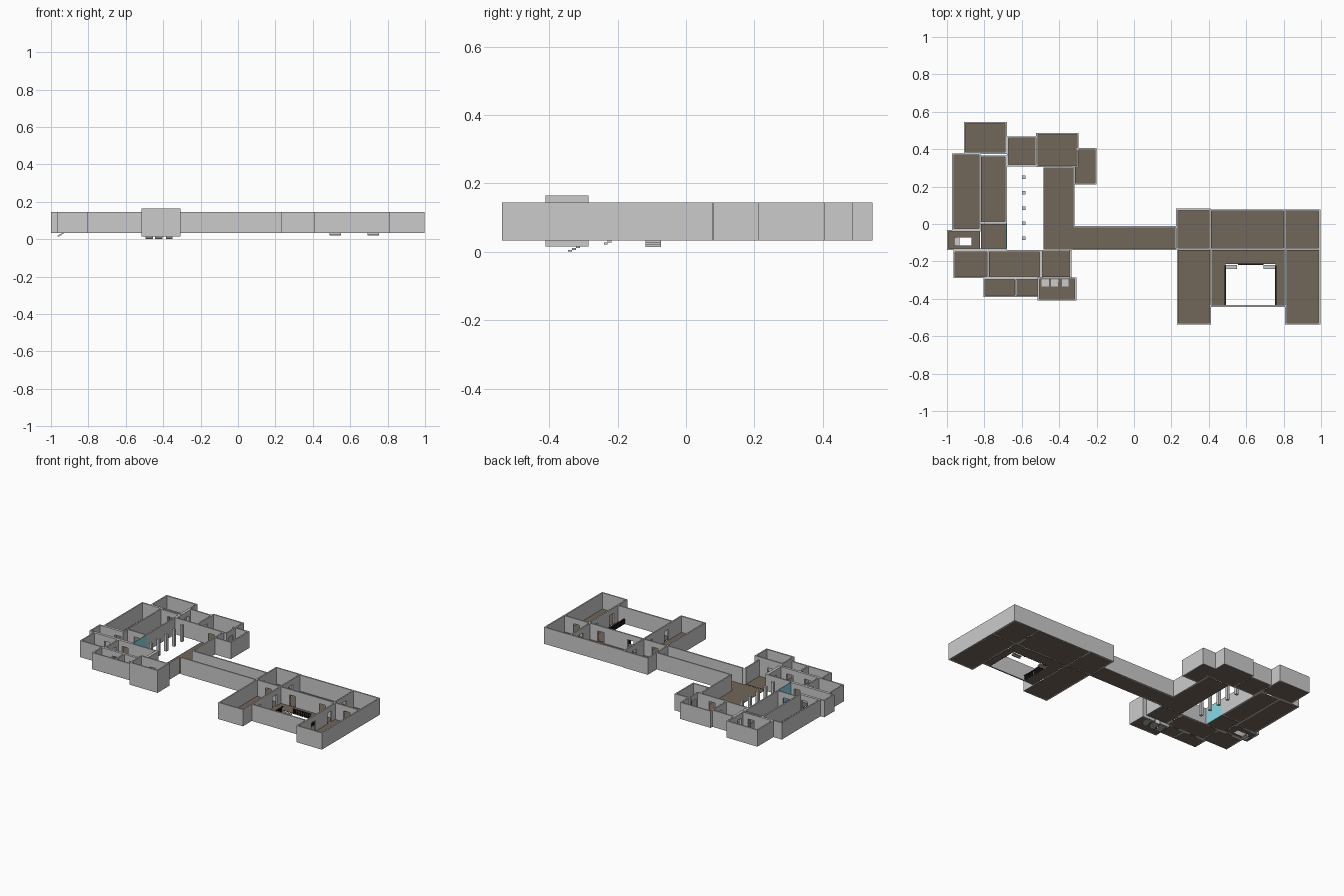
import bpy, bmesh

if "Cube" in bpy.data.objects:
    bpy.data.objects.remove(bpy.data.objects["Cube"])

Z0, Z1, T, DOOR = 0.034, 0.145, 0.009, 0.045


def material(name, rgb, a=1.0):
    m = bpy.data.materials.new(name)
    m.diffuse_color = (*rgb, a)
    m.use_nodes = True
    m.node_tree.nodes["Principled BSDF"].inputs["Base Color"].default_value = m.diffuse_color
    return m


BROWN = material("floor_brown", (0.17, 0.135, 0.10))
BLACK = material("rail_dark", (0.02, 0.015, 0.012))
CYAN = material("glass_cyan", (0.25, 0.7, 0.8))


def boxes(name, items, mat=None):
    """One object made of boxes (x0, x1, y0, y1, z0, z1)."""
    bm = bmesh.new()
    for x0, x1, y0, y1, z0, z1 in items:
        if x1 - x0 < 1e-4 or y1 - y0 < 1e-4:
            continue
        r = bmesh.ops.create_cube(bm, size=1)
        for v in r["verts"]:
            v.co = ((x0 + x1) / 2 + v.co.x * (x1 - x0),
                    (y0 + y1) / 2 + v.co.y * (y1 - y0),
                    (z0 + z1) / 2 + v.co.z * (z1 - z0))
    me = bpy.data.meshes.new(name)
    bm.to_mesh(me)
    bm.free()
    ob = bpy.data.objects.new(name, me)
    bpy.context.collection.objects.link(ob)
    if mat:
        me.materials.append(mat)
    return ob


def side_wall(rect, side, doors, z0, z1):
    """Wall on one side of a room, inside its outline, with door gaps."""
    x0, x1, y0, y1 = rect
    a, b = (x0, x1) if side in "NS" else (y0, y1)

    def seg(p, q, lo, hi):
        return {"N": (p, q, y1 - T, y1, lo, hi), "S": (p, q, y0, y0 + T, lo, hi),
                "W": (x0, x0 + T, p, q, lo, hi), "E": (x1 - T, x1, p, q, lo, hi)}[side]
    out, pos = [], a
    for d in sorted(doors):
        out.append(seg(pos, d - DOOR / 2, z0, z1))
        out.append(seg(d - DOOR / 2, d + DOOR / 2, Z0 + 0.075, z1))
        pos = d + DOOR / 2
    out.append(seg(pos, b, z0, z1))
    return out


def frame(rect, hole):
    """Floor rectangle minus a rectangular hole."""
    x0, x1, y0, y1 = rect
    if not hole:
        return [rect]
    a, b, c, d = hole
    return [(x0, a, y0, y1), (b, x1, y0, y1), (a, b, y0, c), (a, b, d, y1)]


def room(name, rect, sides, doors={}, hole=None, z0=Z0, z1=Z1):
    walls = [s for k in sides for s in side_wall(rect, k, doors.get(k, []), z0, z1)]
    if walls:
        boxes(name + "_walls", walls)
    g = 0.003
    x0, x1, y0, y1 = rect
    inner = (x0 + g, x1 - g, y0 + g, y1 - g)
    boxes(name + "_floor", [(*r, z0, z0 + 0.003) for r in frame(inner, hole)], BROWN)


# West wing, north rooms
room("north_west_room", (-.91, -.68, .375, .545), "NESW", {"E": [.42], "S": [-.75]})
room("north_middle_room", (-.68, -.523, .308, .468), "NSW", {"W": [.42]})
room("north_east_room", (-.523, -.297, .304, .487), "NESW",
     {"W": [.39], "S": [-.41], "E": [.35]})
room("north_annex", (-.318, -.2, .21, .405), "NES")

# West wing, long rooms beside the courtyard
room("west_long_room", (-.972, -.82, -.032, .377), "NESW", {"S": [-.86]})
room("inner_long_room", (-.82, -.68, .004, .367), "NES", {"N": [-.75], "S": [-.75]})
room("west_stair_room", (-1, -.82, -.14, -.032), "WSN", {"N": [-.86]},
     hole=(-.96, -.87, -.115, -.073))
room("west_hall", (-.82, -.68, -.14, .004), "S", {"S": [-.73]})
boxes("courtyard_glass", [(-.684, -.68, -.14, .004, Z0, Z1)], CYAN)

# West wing, south rooms
room("south_west_room", (-.965, -.778, -.29, -.14), "NESW", {"E": [-.2], "N": [-.86]})
room("south_middle_room", (-.778, -.497, -.29, -.14), "NSE",
     {"N": [-.73], "S": [-.7, -.57], "E": [-.21]})
room("front_small_room", (-.805, -.63, -.39, -.288), "NESW", {"N": [-.7]})
room("front_closet", (-.63, -.513, -.39, -.288), "NS", {"N": [-.57]})

# Gallery open to the courtyard, lobby and corridor
boxes("gallery_east_wall", [(-.327, -.318, -.016, .304, Z0, Z1)])
room("gallery", (-.487, -.32, -.14, .304), "")
room("lobby", (-.497, -.335, -.287, -.14), "EW", {"W": [-.21]})
room("corridor", (-.327, .225, -.14, -.012), "NS")
boxes("courtyard_columns",
      [(-.599, -.581, y - .009, y + .009, Z0, Z1)
       for y in (.25, .167, .085, .004, -.077)])

# Taller entrance porch with three stair openings
PX0, PX1, PY0, PY1, PZ = -.515, -.308, -.41, -.285, .016
boxes("porch_walls", [s for k in "NESW" for s in side_wall(
    (PX0, PX1, PY0, PY1), k, [-.425] if k == "N" else [], PZ, .165)])
stairs = [(-.495, -.455), (-.445, -.405), (-.385, -.35)]
edges = [PX0 + .003] + [v for s in stairs for v in s] + [PX1 - .003]
boxes("porch_floor", [(PX0 + .003, PX1 - .003, PY0 + .003, -.335, PZ, PZ + .003)]
      + [(edges[i], edges[i + 1], -.335, PY1 - .003, PZ, PZ + .003)
         for i in range(0, 8, 2)], BROWN)
boxes("porch_steps", [(a, b, -.345 + .012 * i, -.333 + .012 * i, .001 + .005 * i, .006 + .005 * i)
                      for a, b in stairs for i in range(4)])

# East wing, north row
room("east_entry_room", (.225, .41, -.137, .082), "NESW",
     {"W": [-.075], "E": [-.03], "S": [.32]})
room("east_middle_room", (.41, .807, -.137, .078), "NSE",
     {"S": [.5, .72], "E": [-.03]})
room("east_corner_room", (.807, .996, -.137, .078), "NES", {"S": [.9]})

# East wing, two arms around a sunken court
HOLE = (.49, .757, -.437, -.215)
room("east_left_arm", (.23, .412, -.537, -.137), "ESW", {"E": [-.2, -.37]})
room("east_right_arm", (.808, .996, -.537, -.137), "ESW", {"W": [-.2, -.37]})
room("east_terrace", (.412, .808, -.443, -.137), "S", hole=HOLE)

# Corner stairs and balustrade of the sunken court
boxes("court_steps", [(a, a + .062, -.218 - .011 * (i + 1), -.218 - .011 * i, .027 - .006 * i, .033 - .006 * i)
                      for a in (.49, .693) for i in range(2)])
posts = [(x, -.24 - .0135 * i) for x in (.488, .758) for i in range(15)]
posts += [(.562 + .0135 * i, -.216) for i in range(10)]
rails = [(x - .003, x + .003, y - .003, y + .003, Z0, .066) for x, y in posts]
rails += [(x - .004, x + .004, -.437, -.222, .064, .069) for x in (.488, .758)]
rails += [(.556, .692, -.22, -.212, .064, .069)]
boxes("court_balustrade", rails, BLACK)

# Small steps under the west stair opening
boxes("west_stair_steps", [(-.965 + .011 * i, -.954 + .011 * i, -.118, -.073,
                            .015 + .006 * i, .021 + .006 * i) for i in range(3)])
